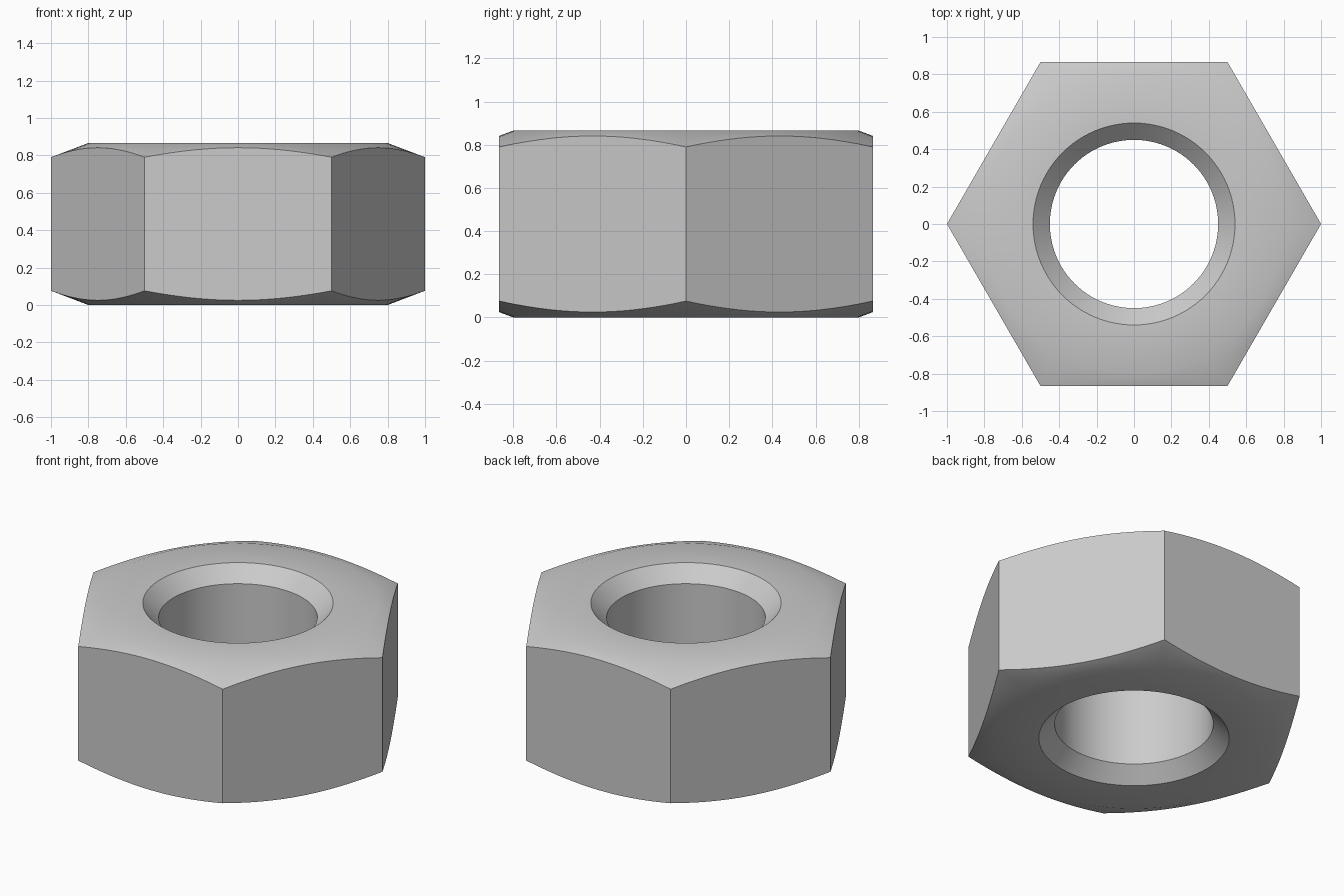
import bpy, bmesh
from math import sin, cos, pi, radians

cube = bpy.data.objects.get("Cube")
if cube:
    bpy.data.objects.remove(cube, do_unlink=True)

HEIGHT = 0.866
SEGMENTS = 96
BORE, SINK, SINK_DEPTH = 0.45, 0.54, 0.09
FLAT, CHAMFER_SLOPE = 0.8, 0.38

# Plain steel
steel = bpy.data.materials.new("steel_grey")
steel.use_nodes = True
grey = (0.6, 0.6, 0.6, 1)
steel.diffuse_color = grey
steel.node_tree.nodes["Principled BSDF"].inputs["Base Color"].default_value = grey


def hexagon(a):
    """Distance from the axis to the hexagon's edge at angle a."""
    return cos(pi / 6) / cos(a % (pi / 3) - pi / 6)


def chamfer(r):
    """Drop of the conical chamfer below the flat face at radius r."""
    return CHAMFER_SLOPE * (r - FLAT)


def ring(bm, radius, z):
    verts = []
    for i in range(SEGMENTS):
        a = 2 * pi * i / SEGMENTS
        r = radius(a)
        verts.append(bm.verts.new((r * cos(a), r * sin(a), z(r))))
    return verts


# Section from the bore outwards, as radius and depth below the flat face
half = [
    (lambda a: BORE, lambda r: SINK_DEPTH),
    (lambda a: SINK, lambda r: 0),
    (lambda a: FLAT, lambda r: 0),
    (hexagon, chamfer),
]

bm = bmesh.new()
top = [ring(bm, rad, lambda r, d=d: HEIGHT - d(r)) for rad, d in half]
bottom = [ring(bm, rad, d) for rad, d in reversed(half)]
loops = top + bottom

# Join each ring to the next, closing the section through the bore
for k, a in enumerate(loops):
    b = loops[(k + 1) % len(loops)]
    for i in range(SEGMENTS):
        j = (i + 1) % SEGMENTS
        bm.faces.new((a[i], b[i], b[j], a[j]))
bmesh.ops.recalc_face_normals(bm, faces=bm.faces)

mesh = bpy.data.meshes.new("hex_nut")
bm.to_mesh(mesh)
bm.free()
mesh.materials.append(steel)
nut = bpy.data.objects.new("hex_nut", mesh)
bpy.context.collection.objects.link(nut)

# Smooth bore and faces, sharp corners
bpy.ops.object.select_all(action='DESELECT')
nut.select_set(True)
bpy.context.view_layer.objects.active = nut
bpy.ops.object.shade_smooth_by_angle(angle=radians(30))
